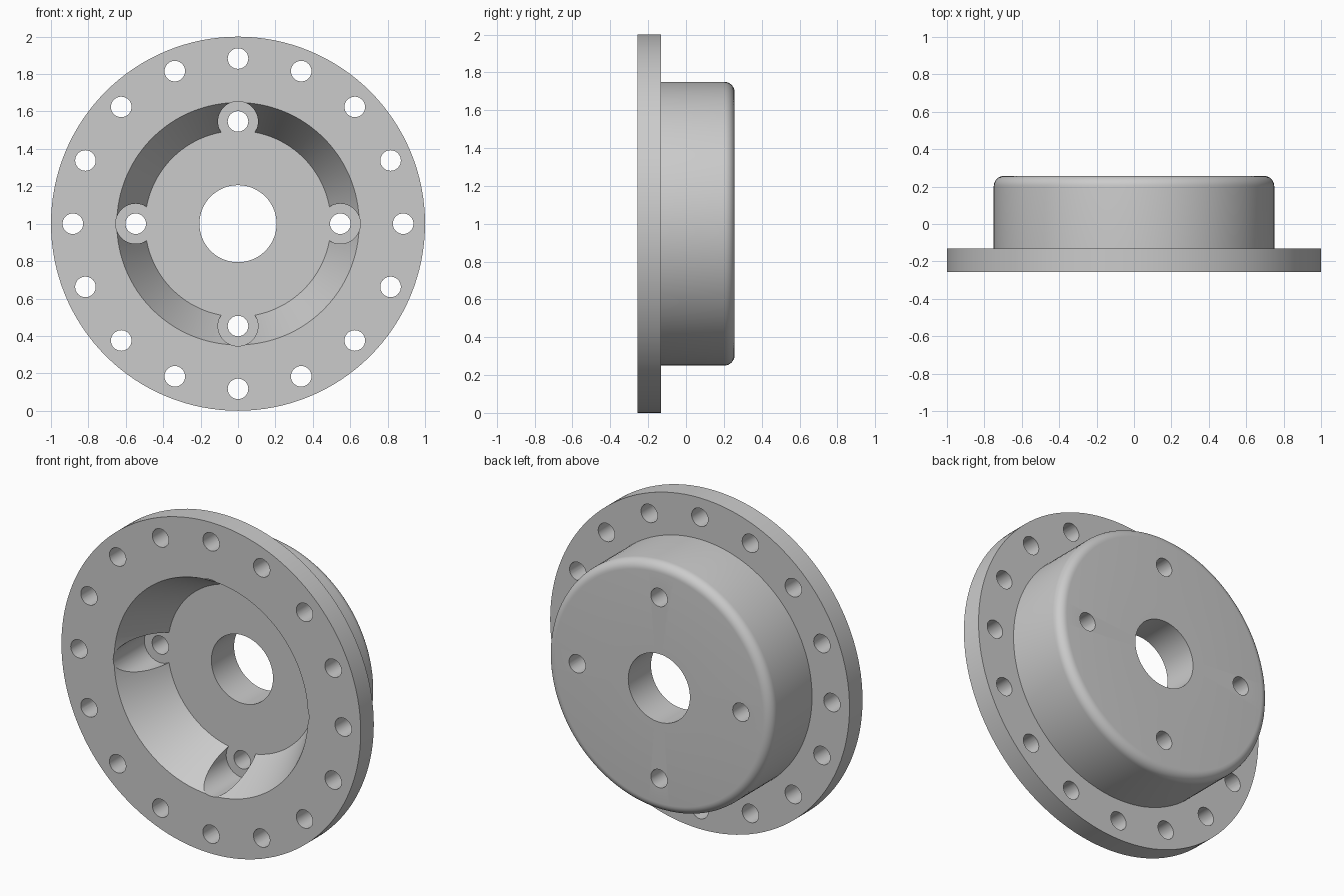
import bpy
import bmesh
from math import cos, sin, pi, radians

cube = bpy.data.objects.get("Cube")
if cube:
    bpy.data.objects.remove(cube, do_unlink=True)

FRONT, STEP, BACK, FLOOR = -0.257, -0.132, 0.257, 0.04
AXIS_Z = 1.0

metal = bpy.data.materials.new("light_grey_metal")
metal.use_nodes = True
grey = (0.6, 0.6, 0.6, 1)
metal.diffuse_color = grey
metal.node_tree.nodes["Principled BSDF"].inputs["Base Color"].default_value = grey


def finish(name, bm):
    bmesh.ops.recalc_face_normals(bm, faces=bm.faces)
    mesh = bpy.data.meshes.new(name)
    bm.to_mesh(mesh)
    bm.free()
    mesh.materials.append(metal)
    obj = bpy.data.objects.new(name, mesh)
    bpy.context.collection.objects.link(obj)
    return obj


def ring(bm, x, z, radius, y, count):
    return [bm.verts.new((x + radius * cos(2 * pi * i / count), y,
                          z + radius * sin(2 * pi * i / count))) for i in range(count)]


def bridge(bm, a, b):
    for i in range(len(a)):
        j = (i + 1) % len(a)
        bm.faces.new((a[i], a[j], b[j], b[i]))


def lathe(name, profile, count):
    """Turn a closed (radius, y) profile round the hub axis."""
    bm = bmesh.new()
    rings = [ring(bm, 0, AXIS_Z, r, y, count) for r, y in profile]
    for i, loop in enumerate(rings):
        bridge(bm, loop, rings[(i + 1) % len(rings)])
    return finish(name, bm)


def drill(body, name, number, circle, radius, y0, y1, count):
    """Cut evenly spaced round holes along y into the body."""
    bm = bmesh.new()
    for k in range(number):
        a = 2 * pi * k / number
        x, z = circle * cos(a), AXIS_Z + circle * sin(a)
        near = ring(bm, x, z, radius, y0, count)
        far = ring(bm, x, z, radius, y1, count)
        bridge(bm, near, far)
        bm.faces.new(near)
        bm.faces.new(far)
    cutter = finish(name, bm)
    cutter.hide_render = True
    mod = body.modifiers.new(name, "BOOLEAN")
    mod.operation = "DIFFERENCE"
    mod.solver = "EXACT"
    mod.object = cutter
    bpy.ops.object.modifier_apply(modifier=name)
    bpy.data.objects.remove(cutter, do_unlink=True)


# Flange, rounded hub, central bore and tapered front pocket in one section
HUB, FILLET, BORE = 0.75, 0.055, 0.206
round_edge = [(HUB - FILLET + FILLET * cos(t), BACK - FILLET + FILLET * sin(t))
              for t in (pi / 2 * i / 8 for i in range(9))]
section = [(0.648, FRONT), (1, FRONT), (1, STEP), (HUB, STEP), *round_edge,
           (BORE, BACK), (BORE, FLOOR), (0.497, FLOOR)]
body = lathe("flanged_hub", section, 128)
bpy.context.view_layer.objects.active = body
body.select_set(True)

# Round recesses in the pocket wall, then the two circles of bolt holes
drill(body, "pocket_recesses", 4, 0.547, 0.107, FRONT - 0.1, FLOOR, 48)
drill(body, "hub_bolt_holes", 4, 0.547, 0.055, FRONT - 0.1, BACK + 0.1, 32)
drill(body, "flange_bolt_holes", 16, 0.883, 0.055, FRONT - 0.1, BACK + 0.1, 32)

bpy.ops.object.shade_smooth_by_angle(angle=radians(30))
